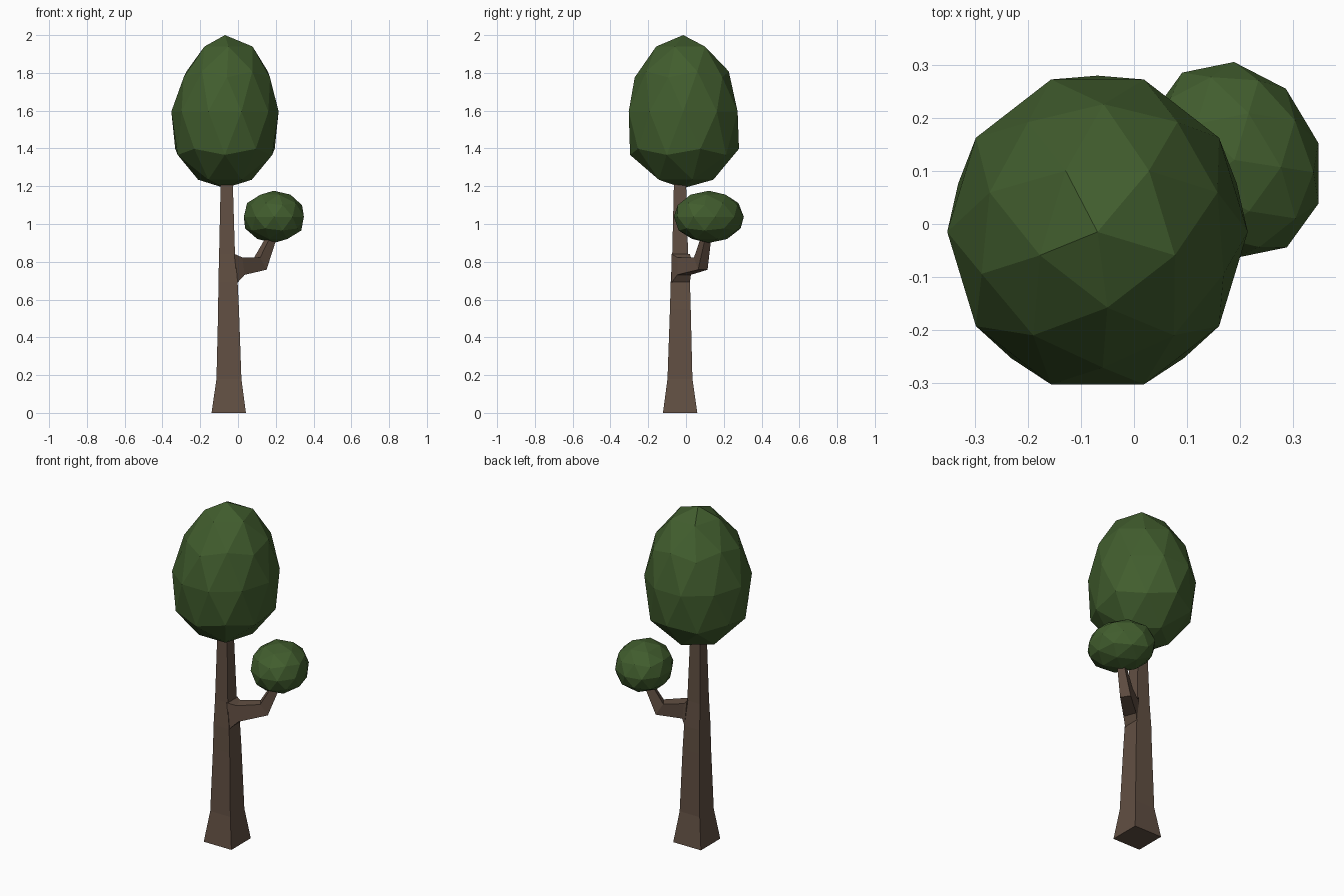
import bpy, bmesh
from math import cos, sin, radians
from mathutils import Vector

if "Cube" in bpy.data.objects:
    bpy.data.objects.remove(bpy.data.objects["Cube"])


def material(name, rgb):
    m = bpy.data.materials.new(name)
    m.diffuse_color = (*rgb, 1)
    m.use_nodes = True
    m.node_tree.nodes["Principled BSDF"].inputs["Base Color"].default_value = m.diffuse_color
    return m


bark = material("bark", (0.12, 0.078, 0.055))
leaf = material("leaf", (0.053, 0.11, 0.027))


def finish(name, bm, mat):
    bmesh.ops.recalc_face_normals(bm, faces=bm.faces)
    me = bpy.data.meshes.new(name)
    bm.to_mesh(me)
    bm.free()
    me.materials.append(mat)
    ob = bpy.data.objects.new(name, me)
    bpy.context.collection.objects.link(ob)


def loft(name, sections, mat):
    """Four-sided limb through sections of (centre, half side, half up)."""
    bm = bmesh.new()
    rings = []
    for c, s, u in sections:
        c, s, u = Vector(c), Vector(s), Vector(u)
        rings.append([bm.verts.new(p) for p in (c - s - u, c + s - u, c + s + u, c - s + u)])
    for a, b in zip(rings, rings[1:]):
        for i in range(4):
            j = (i + 1) % 4
            bm.faces.new((a[i], a[j], b[j], b[i]))
    bm.faces.new(rings[0])
    bm.faces.new(rings[-1])
    finish(name, bm, mat)


def crown(name, centre, size, turn, belly=0, drop=0, taper=0, lean=0, shear=0):
    """Faceted leaf ball: fuller low down, narrower and leaning at the top."""
    bm = bmesh.new()
    bmesh.ops.create_icosphere(bm, subdivisions=2, radius=1)
    t = radians(turn)
    for v in bm.verts:
        x, y, z = v.co
        k = 1 + belly if -0.6 < z < -0.3 else 1 - taper * max(z, 0)
        dx = lean * max(z, 0) if z < 0.95 else 0
        if -0.95 < z < -0.3:
            z -= drop
        px = size[0] * k * (x * cos(t) - y * sin(t))
        py = size[1] * k * (x * sin(t) + y * cos(t))
        v.co = (centre[0] + px - shear * py + dx, centre[1] + py, centre[2] + size[2] * z)
    finish(name, bm, leaf)


# Flared square trunk: height, centre x, centre y, half width
trunk = [(0, -0.049, -0.031, 0.091), (0.18, -0.048, -0.032, 0.066),
         (0.55, -0.05, -0.03, 0.055), (0.69, -0.053, -0.03, 0.051),
         (0.84, -0.058, -0.031, 0.042), (1.3, -0.06, -0.032, 0.03)]
loft("trunk", [((x, y, z), (h, 0, 0), (0, h, 0)) for z, x, y, h in trunk], bark)

# Side branch: wide collar, elbow, upturned end
loft("branch", [
    ((-0.012, -0.029, 0.765), (0, 0.049, 0), (-0.008, 0, 0.077)),
    ((0.015, -0.01, 0.777), (-0.014, 0.036, 0), (-0.006, 0, 0.046)),
    ((0.118, 0.078, 0.79), (-0.016, 0.025, 0), (-0.017, -0.011, 0.032)),
    ((0.187, 0.112, 0.95), (-0.010, 0.015, 0), (-0.014, -0.009, 0.006)),
], bark)

# Leaf masses
crown("main_crown", (-0.069, -0.015, 1.595), (0.284, 0.303, 0.405), -18,
      belly=0.09, drop=0.04, taper=0.12, lean=0.022)
crown("small_crown", (0.190, 0.121, 1.038), (0.165, 0.187, 0.138), -8,
      belly=0.02, shear=0.13)
